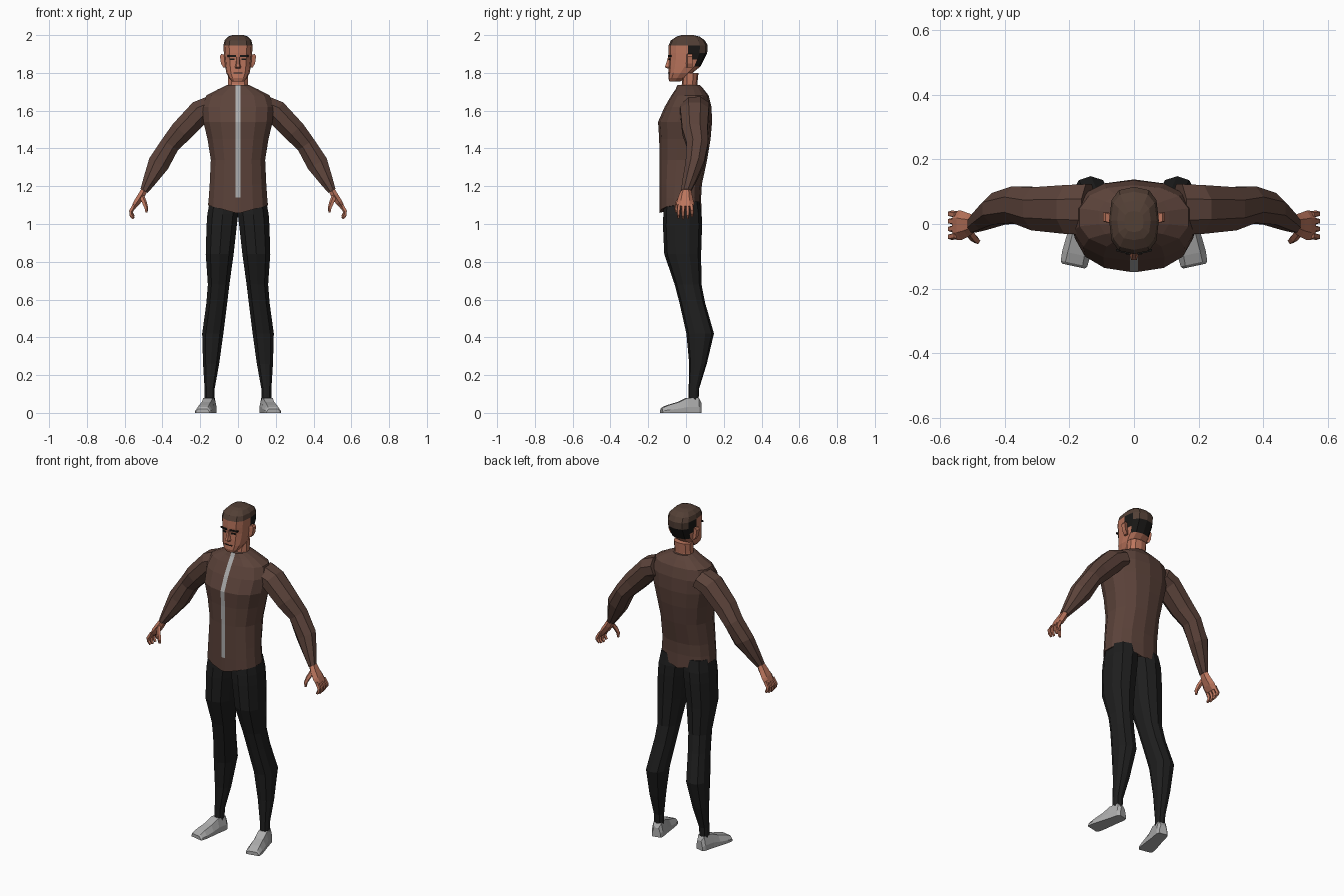
import bpy, bmesh, math
from mathutils import Vector

cube = bpy.data.objects.get("Cube")
if cube:
    bpy.data.objects.remove(cube, do_unlink=True)


def material(name, color):
    m = bpy.data.materials.new(name)
    m.use_nodes = True
    m.diffuse_color = (*color, 1)
    m.node_tree.nodes["Principled BSDF"].inputs["Base Color"].default_value = (*color, 1)
    return m


SHIRT = material("shirt brown", (0.105, 0.055, 0.042))
TROUSERS = material("trouser black", (0.013, 0.013, 0.013))
SKIN = material("skin", (0.5, 0.18, 0.11))
GREY = material("shoe grey", (0.42, 0.42, 0.42))
HAIR = material("hair brown", (0.085, 0.05, 0.036))
DARK = material("hair black", (0.01, 0.009, 0.008))


def loft(name, rings, mats, rule=None, side=1):
    """Skin a list of closed rings, cap both ends, colour faces by a rule."""
    bm = bmesh.new()
    loops = [[bm.verts.new((p[0] * side, p[1], p[2])) for p in ring] for ring in rings]
    n = len(loops[0])
    for a, b in zip(loops, loops[1:]):
        for i in range(n):
            j = (i + 1) % n
            bm.faces.new((a[i], a[j], b[j], b[i]))
    bm.faces.new(loops[0])
    bm.faces.new(loops[-1])
    bmesh.ops.recalc_face_normals(bm, faces=bm.faces)
    if rule:
        for f in bm.faces:
            f.material_index = rule(f.calc_center_median())
    mesh = bpy.data.meshes.new(name)
    bm.to_mesh(mesh)
    bm.free()
    for m in mats:
        mesh.materials.append(m)
    ob = bpy.data.objects.new(name, mesh)
    bpy.context.collection.objects.link(ob)
    return ob


def oval(z, x0, x1, y0, y1, sides=12, power=0.85):
    """Horizontal rounded ring filling the given x and y limits."""
    pts = []
    for i in range(sides):
        a = 2 * math.pi * i / sides - math.pi / 2
        c, s = math.cos(a), math.sin(a)
        c = math.copysign(abs(c) ** power, c) if abs(c) > 1e-6 else 0
        s = math.copysign(abs(s) ** power, s) if abs(s) > 1e-6 else 0
        pts.append(((x0 + x1) / 2 + c * (x1 - x0) / 2, (y0 + y1) / 2 + s * (y1 - y0) / 2, z))
    return pts


def tube(name, path, mat, side, sides=8):
    """Limb along a path of (x, y, z, half thickness, half depth)."""
    rings = []
    for i, (x, y, z, hu, hv) in enumerate(path):
        a, b = path[max(i - 1, 0)], path[min(i + 1, len(path) - 1)]
        u = Vector((a[2] - b[2], 0, b[0] - a[0])).normalized()
        ring = []
        for k in range(sides):
            t = 2 * math.pi * (k + 0.5) / sides
            ring.append(Vector((x, y, z)) + u * hu * math.cos(t) * 1.06
                        + Vector((0, hv * math.sin(t) * 1.06, 0)))
        rings.append(ring)
    return loft(name, rings, [mat], side=side)


# Shirt: hem dips at the centre, narrow front column forms the zip
ZIP = 0.013
rings = []
for z, rx, yf, yb in [(1.10, .162, -.14, .082), (1.14, .158, -.14, .08), (1.21, .153, -.14, .084),
                      (1.34, .147, -.14, .112), (1.45, .165, -.142, .13), (1.54, .187, -.148, .138),
                      (1.62, .193, -.113, .135), (1.68, .172, -.078, .12),
                      (1.712, .11, -.056, .095), (1.735, .06, -.046, .075)]:
    ring = oval(z, -rx, rx, yf, yb, 14)
    front = ring.pop(0)
    ring = [(ZIP, yf, z)] + ring + [(-ZIP, yf, z)]
    if z == 1.10:
        ring = [(x, y, z - 0.045 * (1 - abs(x) / rx)) for x, y, z in ring]
    rings.append(ring)
loft("shirt", rings, [SHIRT, GREY],
     lambda c: int(abs(c.x) < 0.005 and c.y < -0.04 and 1.13 < c.z < 1.73))

# Neck
loft("neck", [oval(z, -r, r, f, b, 10) for z, r, f, b in
              [(1.69, .058, -.042, .07), (1.74, .055, -.022, .06), (1.80, .056, -.02, .066)]], [SKIN])


# Head with hair coloured by region
def head_colour(c):
    if c.z > 1.95 or (c.y > 0.085 and c.z > 1.9):
        return 1
    if c.y > 0.03 and c.z > 1.835:
        return 2
    return 0


loft("head", [oval(z, -r, r, f, b, 12, 0.72) for z, r, f, b in
              [(1.755, .03, -.088, -.03), (1.773, .048, -.094, .0), (1.80, .062, -.092, .035),
               (1.835, .068, -.092, .078), (1.87, .072, -.09, .095), (1.905, .075, -.093, .112),
               (1.945, .077, -.093, .115), (1.972, .071, -.08, .1), (1.992, .052, -.05, .072),
               (2.0, .03, -.025, .04)]], [SKIN, HAIR, DARK], head_colour)

# Nose
loft("nose", [[(-w, -.085, z), (-w * .5, y, z), (w * .5, y, z), (w, -.085, z)] for z, w, y in
              [(1.822, .014, -.096), (1.831, .017, -.112), (1.85, .012, -.105), (1.885, .009, -.095)]], [SKIN])


def plate(name, x0, x1, y0, y1, z0, z1, side=1):
    """Thin painted detail lying on the face."""
    outline = [(x0, y0, z0), (x1, y1, z0), (x1, y1, z1), (x0, y0, z1)]
    loft(name, [[(x, y + d, z) for x, y, z in outline] for d in (0, 0.007)], [DARK], side=side)


plate("mouth", -.024, .024, -.0945, -.0945, 1.797, 1.801)

for side, label in ((1, "left"), (-1, "right")):
    # Face details
    plate(label + "_eyebrow", .01, .056, -.095, -.084, 1.885, 1.894, side)
    plate(label + "_eye", .018, .042, -.0925, -.0865, 1.868, 1.876, side)
    loft(label + "_ear", [[(.06, -.002, z0), (.06, .025, z0), (x, .035, z), (x, .008, z)] for z0, z, x in
                          [(1.83, 1.828, .078), (1.85, 1.85, .09), (1.885, 1.888, .096),
                           (1.893, 1.9, .088)]], [SKIN], side=side)

    # Sleeve
    tube(label + "_sleeve", [(.14, .045, 1.62, .06, .08), (.20, .045, 1.595, .064, .077),
                             (.30, .047, 1.49, .061, .068), (.36, .06, 1.42, .052, .058),
                             (.42, .047, 1.32, .058, .05), (.465, .02, 1.235, .038, .038),
                             (.497, 0, 1.175, .022, .027)], SHIRT, side)

    # Hand
    tube(label + "_palm", [(.493, .001, 1.185, .018, .024), (.512, -.003, 1.15, .02, .034),
                           (.535, -.004, 1.115, .019, .043), (.553, -.004, 1.088, .013, .042)],
         SKIN, side, 6)
    for name, y, drop in (("index", -.036, .005), ("middle", -.014, 0),
                          ("ring", .008, .003), ("little", .029, .012)):
        tube(f"{label}_{name}_finger", [(.548, y, 1.1, .012, .01), (.567, y * 1.1, 1.068, .011, .01),
                                        (.566, y * 1.1, 1.045 + drop, .01, .009),
                                        (.554, y * 1.1, 1.028 + drop, .007, .006)], SKIN, side, 5)
    tube(label + "_thumb", [(.512, -.022, 1.15, .014, .014), (.497, -.043, 1.115, .013, .012),
                            (.486, -.052, 1.085, .01, .01), (.485, -.05, 1.062, .006, .007)],
         SKIN, side, 5)

    # Trouser leg, from under the shirt to the ankle
    loft(label + "_trouser_leg", [oval(z, a, b, f, k, 10) for z, a, b, f, k in
                                  [(1.12, 0, .153, -.115, .072), (1.05, -.004, .166, -.12, .083),
                                   (.99, .003, .17, -.122, .085), (.84, .02, .174, -.115, .08),
                                   (.68, .043, .162, -.06, .082), (.58, .055, .17, -.034, .102),
                                   (.42, .075, .192, .002, .148), (.26, .098, .187, .017, .11),
                                   (.13, .122, .178, .014, .07), (.06, .124, .177, .012, .066)]],
         [TROUSERS], side=side)

    # Shoe, turned slightly outwards
    turn = math.radians(12)
    rings = []
    for d, w, h, top in [(0, .024, .055, .6), (.015, .033, .08, .7), (.075, .036, .08, .7),
                         (.12, .04, .058, .6), (.175, .044, .042, .6), (.205, .042, .03, .65),
                         (.213, .036, .02, .7)]:
        section = [(-w, 0), (w, 0), (w, h * .4), (w * top, h), (-w * top, h), (-w, h * .4)]
        rings.append([(.143 + d * math.sin(turn) + o * math.cos(turn),
                       .078 - d * math.cos(turn) + o * math.sin(turn), z) for o, z in section])
    loft(label + "_shoe", rings, [GREY], side=side)
